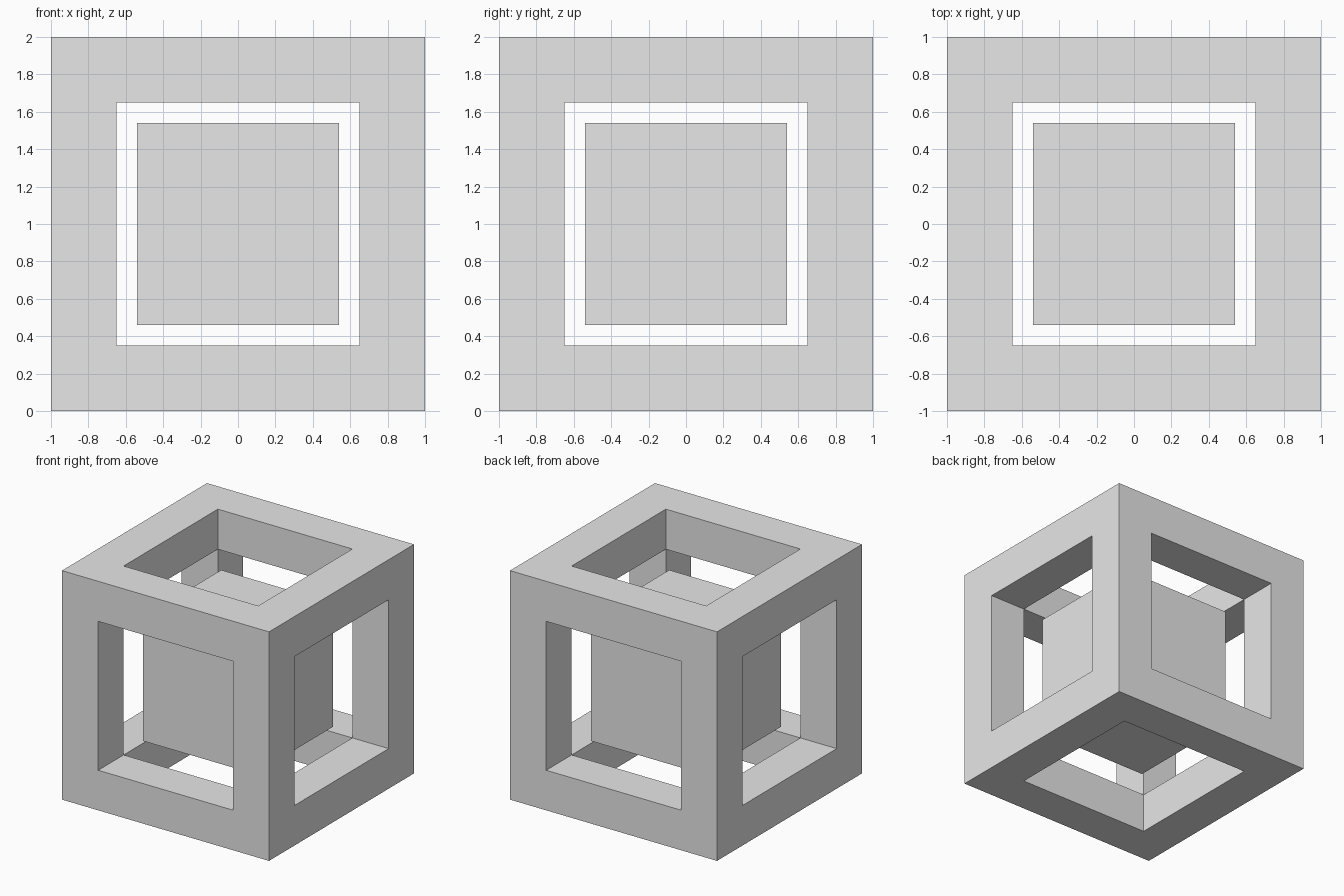
import bpy
import bmesh
from mathutils import Vector

if "Cube" in bpy.data.objects:
    bpy.data.objects.remove(bpy.data.objects["Cube"])

HALF, OPEN, CORE = 1.0, 0.65, 0.54
CENTRE = Vector((0, 0, 1))

grey = bpy.data.materials.new("light_grey")
grey.diffuse_color = (0.8, 0.8, 0.8, 1)
grey.use_nodes = True
grey.node_tree.nodes["Principled BSDF"].inputs["Base Color"].default_value = grey.diffuse_color


def add_object(name, bm):
    mesh = bpy.data.meshes.new(name)
    bm.to_mesh(mesh)
    bm.free()
    mesh.materials.append(grey)
    obj = bpy.data.objects.new(name, mesh)
    obj.location = CENTRE
    bpy.context.collection.objects.link(obj)
    return obj


# Open cube frame: on each side, a flat square ring plus the four inner walls of its opening
bm = bmesh.new()
square = [(-1, -1), (1, -1), (1, 1), (-1, 1)]
for axis in range(3):
    for side in (-1, 1):
        def loop(size, depth):
            points = []
            for u, v in square:
                p = Vector((0, 0, 0))
                p[axis] = side * depth
                p[(axis + 1) % 3] = u * size
                p[(axis + 2) % 3] = v * size
                points.append(bm.verts.new(p))
            return points
        loops = [loop(HALF, HALF), loop(OPEN, HALF), loop(OPEN, OPEN)]
        for a, b in zip(loops, loops[1:]):
            for i in range(4):
                j = (i + 1) % 4
                bm.faces.new((a[i], a[j], b[j], b[i]))
bmesh.ops.remove_doubles(bm, verts=bm.verts[:], dist=0.0001)
bmesh.ops.recalc_face_normals(bm, faces=bm.faces[:])
# Merge the mitred pieces of each flat ring where possible
add_object("cube_frame", bm)

# Solid cube floating in the middle
bm = bmesh.new()
bmesh.ops.create_cube(bm, size=2 * CORE)
add_object("inner_cube", bm)
